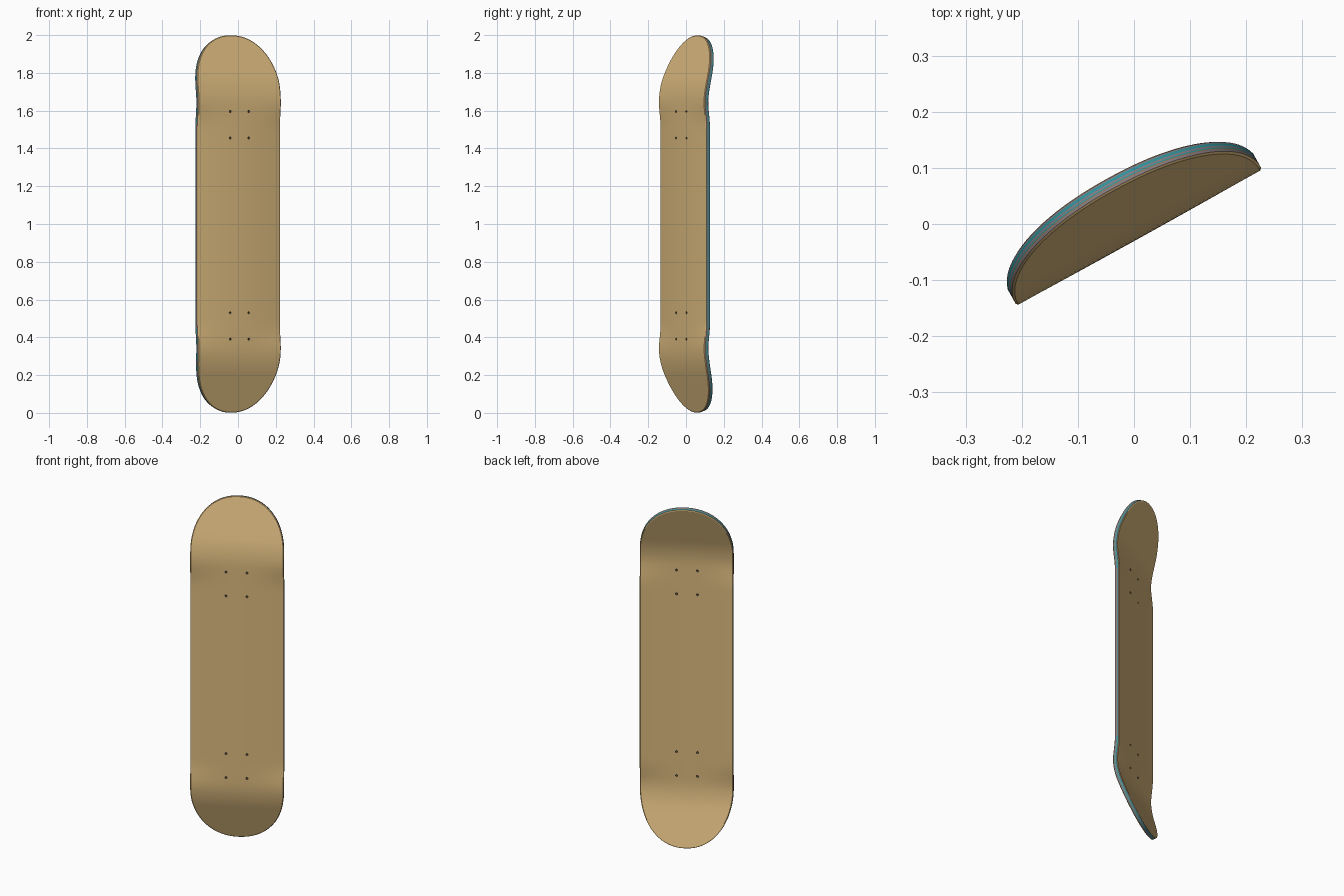
import bpy, bmesh, math
from mathutils import Matrix

if "Cube" in bpy.data.objects:
    bpy.data.objects.remove(bpy.data.objects["Cube"])

A = math.radians(29)                # deck is turned about z
CX, CY = 0.010, -0.025              # centre of the flat front face
HALF_W, THICK = 0.25, 0.026
TAIL, NOSE = 0.32, 0.29             # lengths of the rounded ends
SLOPE = 0.33                        # steepness of the kicked ends


def material(name, rgb):
    m = bpy.data.materials.new(name)
    m.diffuse_color = (*rgb, 1)
    m.use_nodes = True
    m.node_tree.nodes["Principled BSDF"].inputs["Base Color"].default_value = m.diffuse_color
    return m


MATS = [material("tan_wood", (0.71, 0.49, 0.21)),
        material("grey_mauve_ply", (0.24, 0.20, 0.23)),
        material("brown_ply", (0.28, 0.17, 0.09)),
        material("teal_ply", (0.03, 0.29, 0.32)),
        material("dark_hole", (0.10, 0.075, 0.05))]


def smooth(t):
    t = max(0.0, min(1.0, t))
    return t * t * (3 - 2 * t)


def kick(q, blend=0.16):
    """Depth and slope at distance q past the bend."""
    if q <= 0:
        return 0.0, 0.0
    if q < blend:
        return SLOPE * q * q / (2 * blend), SLOPE * q / blend
    return SLOPE * (q - blend / 2), SLOPE


def to_world(u, d, z):
    return (CX + math.cos(A) * u - math.sin(A) * d,
            CY + math.sin(A) * u + math.cos(A) * d, z)


def deck_point(s, half, z, h):
    """s across (-1..1), z along, h through the thickness."""
    dt, st = kick(0.365 - z)
    dn, sn = kick(z - 1.625)
    slope = sn - st
    concave = 0.012 * s * s * smooth((z - 0.32) / 0.16) * smooth((1.66 - z) / 0.16)
    k = 1 / math.sqrt(1 + slope * slope)
    return to_world(s * half, dt + dn + concave + h * k, z - h * slope * k)


N_END, N_MID, COLS = 26, 50, 24


def outline(i, e):
    """Half width and height of row i, for an outline inset by e."""
    if N_END < i < N_END + N_MID:
        return HALF_W - e, TAIL + (2 - TAIL - NOSE) * (i - N_END) / N_MID
    tail = i <= N_END
    end = TAIL if tail else NOSE
    p = (i if tail else 2 * N_END + N_MID - i) / N_END * math.pi / 2
    w = (HALF_W - e) * abs(math.sin(p)) ** 0.93
    z = end - (end - e) * abs(math.cos(p)) ** 0.93
    return w, (z if tail else 2 - z)


# cross-section ring: (s, h fraction, inset, colour of the segment that follows)
layers = [(0, 0.004, 0), (0.12, 0, 1), (0.28, 0, 2), (0.36, 0, 3), (0.45, 0, 1),
          (0.58, 0, 3), (0.78, 0, 1), (0.89, 0, 0), (1, 0.004, 0)]
ring = [(-1 + 2 * j / COLS, 0, 0.004, 0) for j in range(COLS)]
ring += [(1, h, e, c) for h, e, c in layers[:-1]]
ring += [(1 - 2 * j / COLS, 1, 0.004, 0) for j in range(COLS)]
ring += [(-1, layers[k][0], layers[k][1], layers[k - 1][2])
         for k in range(len(layers) - 1, 0, -1)]

# deck, lofted from tail to nose, with coloured plies around the rim
bm = bmesh.new()
rows = []
for i in range(2 * N_END + N_MID + 1):
    row = []
    for s, h, e, _ in ring:
        w, z = outline(i, e)
        row.append(bm.verts.new(deck_point(s, w, z, h * THICK)))
    rows.append(row)
n = len(ring)
for a, b in zip(rows, rows[1:]):
    for j in range(n):
        f = bm.faces.new((a[j], a[(j + 1) % n], b[(j + 1) % n], b[j]))
        f.material_index = ring[j][3]
bmesh.ops.remove_doubles(bm, verts=bm.verts, dist=1e-6)
bmesh.ops.recalc_face_normals(bm, faces=bm.faces)


def make_object(name, bm):
    me = bpy.data.meshes.new(name)
    bm.to_mesh(me)
    bm.free()
    for m in MATS:
        me.materials.append(m)
    ob = bpy.data.objects.new(name, me)
    bpy.context.collection.objects.link(ob)
    return ob


deck = make_object("deck", bm)

# eight bolt holes
bm = bmesh.new()
for z in (0.39, 0.53, 1.455, 1.595):
    for u in (-0.056, 0.056):
        mat = (Matrix.Translation(to_world(u - 0.002, 0.014, z))
               @ Matrix.Rotation(A, 4, 'Z') @ Matrix.Rotation(math.pi / 2, 4, 'X'))
        bmesh.ops.create_cone(bm, cap_ends=True, segments=16, radius1=0.006,
                              radius2=0.006, depth=0.12, matrix=mat)
for f in bm.faces:
    f.material_index = 4
cutter = make_object("hole_cutter", bm)
cutter.hide_render = True

mod = deck.modifiers.new("holes", 'BOOLEAN')
mod.operation = 'DIFFERENCE'
mod.solver = 'EXACT'
mod.object = cutter
bpy.context.view_layer.objects.active = deck
deck.select_set(True)
bpy.ops.object.modifier_apply(modifier=mod.name)
bpy.data.objects.remove(cutter)
bpy.ops.object.shade_smooth_by_angle(angle=math.radians(30))
